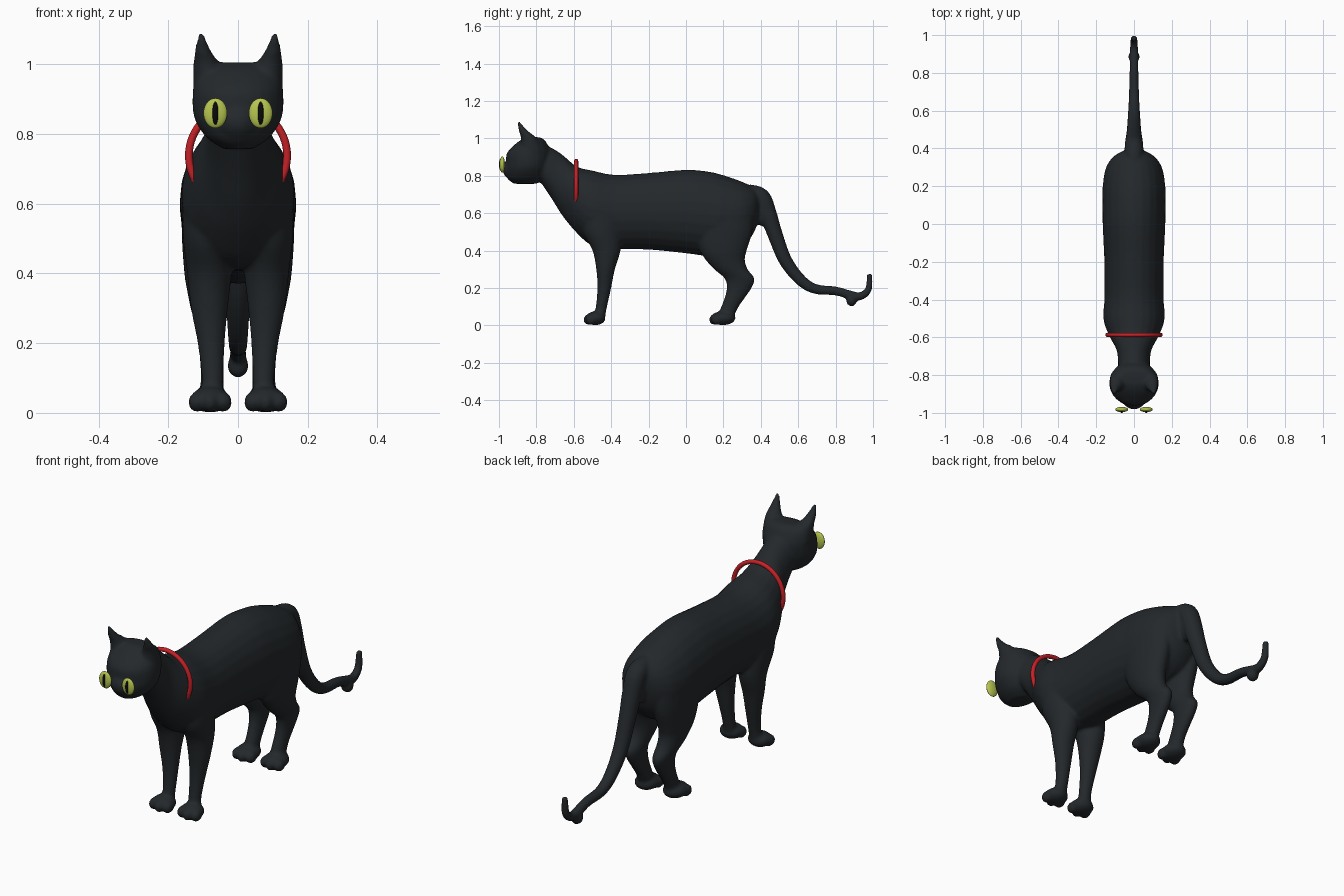
import bpy, bmesh, math
from mathutils import Vector, Matrix

if "Cube" in bpy.data.objects:
    bpy.data.objects.remove(bpy.data.objects["Cube"])


def material(name, rgb):
    m = bpy.data.materials.new(name)
    m.diffuse_color = (*rgb, 1)
    m.use_nodes = True
    m.node_tree.nodes["Principled BSDF"].inputs["Base Color"].default_value = m.diffuse_color
    return m


FUR = material("black_fur", (0.017, 0.021, 0.024))
RED = material("red_band", (0.55, 0.015, 0.02))
GREEN = material("eye_green", (0.47, 0.56, 0.08))
DARK = material("pupil_black", (0.003, 0.003, 0.003))


def smooth_rows(rows, n=4):
    """Catmull-Rom interpolation between the given rows of numbers."""
    out = []
    for i in range(len(rows) - 1):
        a, b = rows[max(i - 1, 0)], rows[i]
        c, d = rows[i + 1], rows[min(i + 2, len(rows) - 1)]
        for k in range(n):
            t = k / n
            out.append([0.5 * (2 * q + (r - p) * t + (2 * p - 5 * q + 4 * r - s) * t * t
                               + (3 * q - p - 3 * r + s) * t ** 3)
                        for p, q, r, s in zip(a, b, c, d)])
    return out + [list(rows[-1])]


def loft(bm, rings, sides=24):
    """Skin elliptical rings given as (centre, x radius, second radius vector)."""
    loops = []
    for c, rx, v in rings:
        loops.append([bm.verts.new(c + Vector((rx * math.cos(a), 0, 0)) + v * math.sin(a))
                      for a in (2 * math.pi * i / sides for i in range(sides))])
    for l0, l1 in zip(loops, loops[1:]):
        for i in range(sides):
            j = (i + 1) % sides
            bm.faces.new((l0[i], l0[j], l1[j], l1[i]))
    bm.faces.new(loops[0])
    bm.faces.new(loops[-1])


def upright(bm, rows, side=1):
    """Rows (z, y, y radius, x, x radius) stacked vertically."""
    loft(bm, [(Vector((side * x, y, z)), rx, Vector((0, ry, 0)))
              for z, y, ry, x, rx in smooth_rows(rows)])


def blob(bm, centre, radii):
    bmesh.ops.create_uvsphere(bm, u_segments=24, v_segments=14, radius=1,
                              matrix=Matrix.Translation(centre) @ Matrix.Diagonal((*radii, 1)))


bm = bmesh.new()

# Torso and neck: y, top z, bottom z, half width
torso = [(-.78, .97, .77, .085), (-.72, .95, .68, .085), (-.66, .912, .585, .095),
         (-.585, .85, .495, .135), (-.5, .828, .425, .162), (-.38, .805, .408, .156),
         (-.2, .815, .405, .157), (0, .832, .385, .166), (.12, .822, .37, .167),
         (.2, .803, .38, .166), (.3, .768, .42, .148), (.36, .738, .49, .105),
         (.39, .71, .57, .05)]
loft(bm, [(Vector((0, y, (t + b) / 2)), w, Vector((0, 0, (t - b) / 2)))
          for y, t, b, w in smooth_rows(torso)])

# Head and muzzle
upright(bm, [(.757, -.86, .06, 0, .04), (.785, -.855, .10, 0, .085), (.83, -.85, .115, 0, .119),
             (.87, -.845, .118, 0, .13), (.92, -.84, .118, 0, .13), (.96, -.83, .093, 0, .124),
             (.99, -.82, .065, 0, .105), (1.006, -.815, .035, 0, .07)])
blob(bm, (0, -.905, .835), (.07, .077, .062))

# Ears and legs, both sides
EAR = [(.93, -.825, .06, .082, .047), (1.0, -.84, .043, .091, .037),
       (1.04, -.87, .024, .101, .023), (1.088, -.895, .008, .106, .008)]
FRONT = [(.62, -.46, .10, .088, .072), (.5, -.45, .10, .086, .072), (.4, -.425, .075, .082, .064),
         (.3, -.43, .05, .082, .053), (.2, -.437, .037, .077, .039), (.1, -.452, .03, .073, .031),
         (.045, -.462, .03, .076, .033)]
HIND = [(.62, .2, .16, .085, .078), (.5, .2, .155, .088, .073), (.4, .2, .125, .088, .066),
        (.35, .21, .105, .086, .06), (.3, .24, .09, .084, .052), (.25, .287, .08, .08, .043),
        (.2, .284, .067, .077, .037), (.15, .262, .055, .075, .034), (.1, .235, .047, .074, .033),
        (.045, .21, .045, .076, .035)]
for s in (-1, 1):
    upright(bm, EAR, s)
    upright(bm, FRONT, s)
    upright(bm, HIND, s)
    for y, ry in ((-.484, .054), (.197, .068)):
        blob(bm, (s * .08, y, .038), (.058, ry, .037))
        for dx in (-.038, 0, .038):     # toes
            blob(bm, (s * .08 + dx, y - ry * .62 + abs(dx) * .3, .031), (.025, .032, .029))

# Tail: y, z, radius
tail = smooth_rows([(.33, .71, .045), (.40, .685, .05), (.437, .60, .047), (.475, .49, .041),
                    (.53, .35, .036), (.61, .245, .031), (.69, .195, .027), (.80, .184, .024),
                    (.87, .165, .024), (.93, .155, .022), (.972, .185, .019), (.981, .23, .017),
                    (.982, .275, .015)])
rings = []
for i, (y, z, r) in enumerate(tail):
    a, b = tail[max(i - 1, 0)], tail[min(i + 1, len(tail) - 1)]
    n = Vector((0, a[1] - b[1], b[0] - a[0])).normalized()
    rings.append((Vector((0, y, z)), r, n * r))
loft(bm, rings)
blob(bm, (0, .885, .135), (.031, .029, .034))
blob(bm, (0, .405, .615), (.045, .035, .085))

bmesh.ops.recalc_face_normals(bm, faces=bm.faces)
mesh = bpy.data.meshes.new("cat_body")
bm.to_mesh(mesh)
bm.free()
body = bpy.data.objects.new("cat_body", mesh)
bpy.context.collection.objects.link(body)
mesh.materials.append(FUR)

# Fuse all body parts into one soft skin
remesh = body.modifiers.new("fuse", 'REMESH')
remesh.mode = 'VOXEL'
remesh.voxel_size = 0.008
remesh.use_smooth_shade = True
soften = body.modifiers.new("soften", 'SMOOTH')
soften.factor = 0.5
soften.iterations = 6

# Collar
bpy.ops.mesh.primitive_torus_add(location=(0, -.587, .738), rotation=(math.pi / 2, 0, 0),
                                 major_radius=.141, minor_radius=.011,
                                 major_segments=64, minor_segments=12)
collar = bpy.context.object
collar.name = "collar"
collar.data.materials.append(RED)
bpy.ops.object.shade_smooth()


# Eyes
def lens(name, loc, radii, mat):
    bpy.ops.mesh.primitive_uv_sphere_add(segments=32, ring_count=16, location=loc)
    o = bpy.context.object
    o.name = name
    o.scale = radii
    o.data.materials.append(mat)
    bpy.ops.object.shade_smooth()


for s, side in ((-1, "right"), (1, "left")):
    lens(side + "_eye", (s * .065, -.982, .86), (.034, .014, .043), GREEN)
    lens(side + "_pupil", (s * .065, -.987, .86), (.011, .013, .035), DARK)
